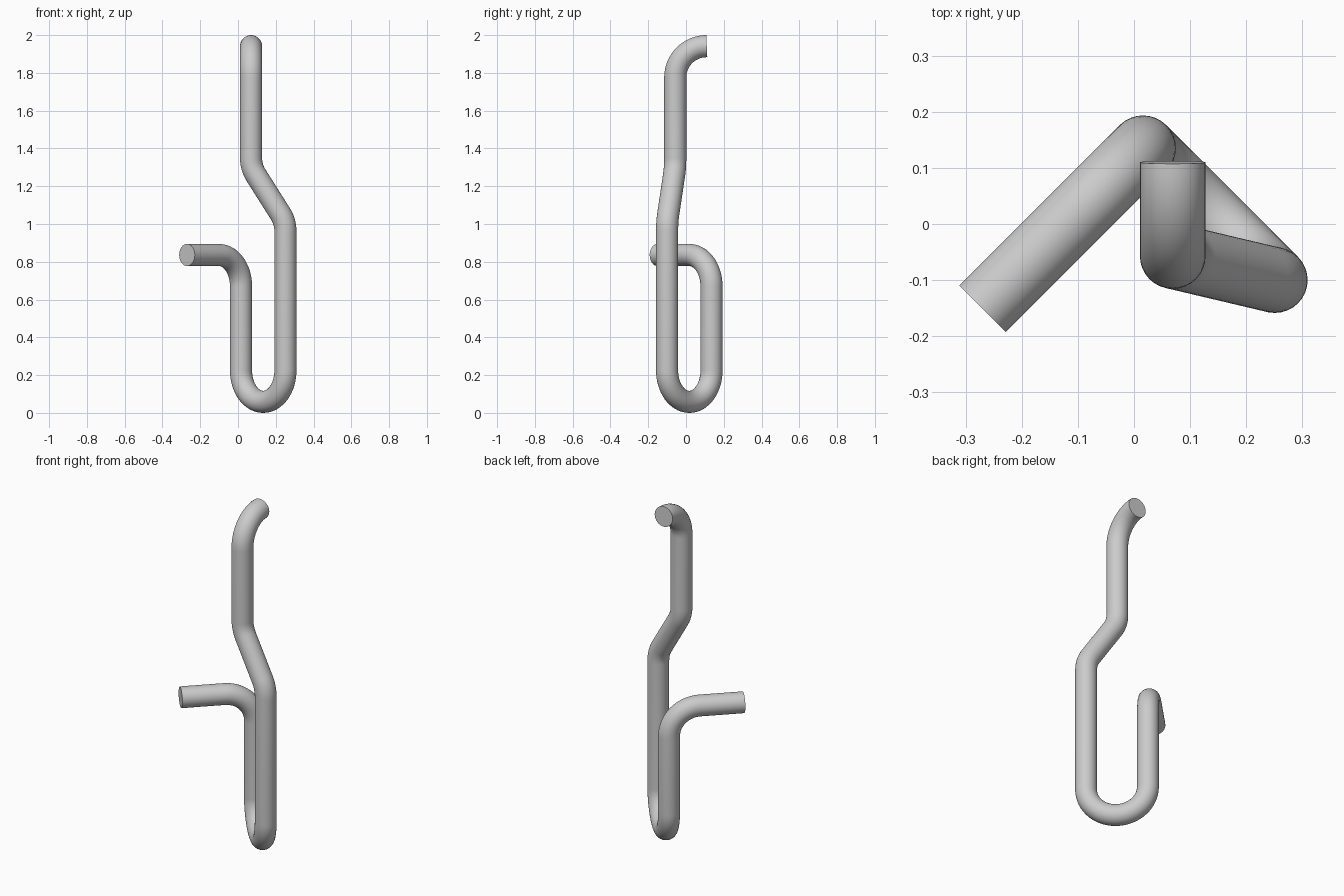
import bpy
import math
from mathutils import Vector

cube = bpy.data.objects.get("Cube")
if cube:
    bpy.data.objects.remove(cube, do_unlink=True)

ROD = 0.0585     # rod radius
BEND = 0.166     # centre line radius of every bend
STEPS = 16       # segments per quarter turn

steel = bpy.data.materials.new("light grey steel")
steel.use_nodes = True
grey = (0.6, 0.6, 0.6, 1)
steel.diffuse_color = grey
steel.node_tree.nodes["Principled BSDF"].inputs["Base Color"].default_value = grey


def fillet(before, corner, after):
    """Points of a circular bend that rounds one corner."""
    a, b = (before - corner).normalized(), (after - corner).normalized()
    turn = math.pi - a.angle(b)
    start = corner + a * BEND * math.tan(turn / 2)
    inward = (b - a * a.dot(b)).normalized()
    centre = start + inward * BEND
    count = max(6, round(STEPS * turn / (math.pi / 2)))
    return [centre - inward * BEND * math.cos(turn * i / count)
            - a * BEND * math.sin(turn * i / count) for i in range(count + 1)]


# Corners of the rod's centre line, from the top hook to the side arm
low = ROD
shank = Vector((0.251, -0.1, 0))
riser = Vector((0.016, 0.135, 0))
corners = [Vector(p) for p in (
    (0.069, 0.11, 2 - ROD), (0.069, -0.057, 2 - ROD),
    (0.069, -0.057, 1.3), (0.251, -0.1, 1.012))]
corners += [shank + Vector((0, 0, low)), riser + Vector((0, 0, low)),
            riser + Vector((0, 0, 0.836)), Vector((-0.27, -0.151, 0.836))]

path = [corners[0]]
for trio in zip(corners, corners[1:], corners[2:]):
    for p in fillet(*trio):
        if (p - path[-1]).length > 0.002:
            path.append(p)
path.append(corners[-1])

# Sweep a round section along the path
curve = bpy.data.curves.new("bent_rod", "CURVE")
curve.dimensions = "3D"
curve.bevel_depth = ROD
curve.bevel_resolution = 14
curve.use_fill_caps = True
spline = curve.splines.new("POLY")
spline.points.add(len(path) - 1)
for point, p in zip(spline.points, path):
    point.co = (*p, 1)
curve.materials.append(steel)

rod = bpy.data.objects.new("bent_rod", curve)
bpy.context.collection.objects.link(rod)
bpy.ops.object.select_all(action="DESELECT")
rod.select_set(True)
bpy.context.view_layer.objects.active = rod
bpy.ops.object.convert(target="MESH")
bpy.ops.object.shade_smooth_by_angle(angle=math.radians(40))
